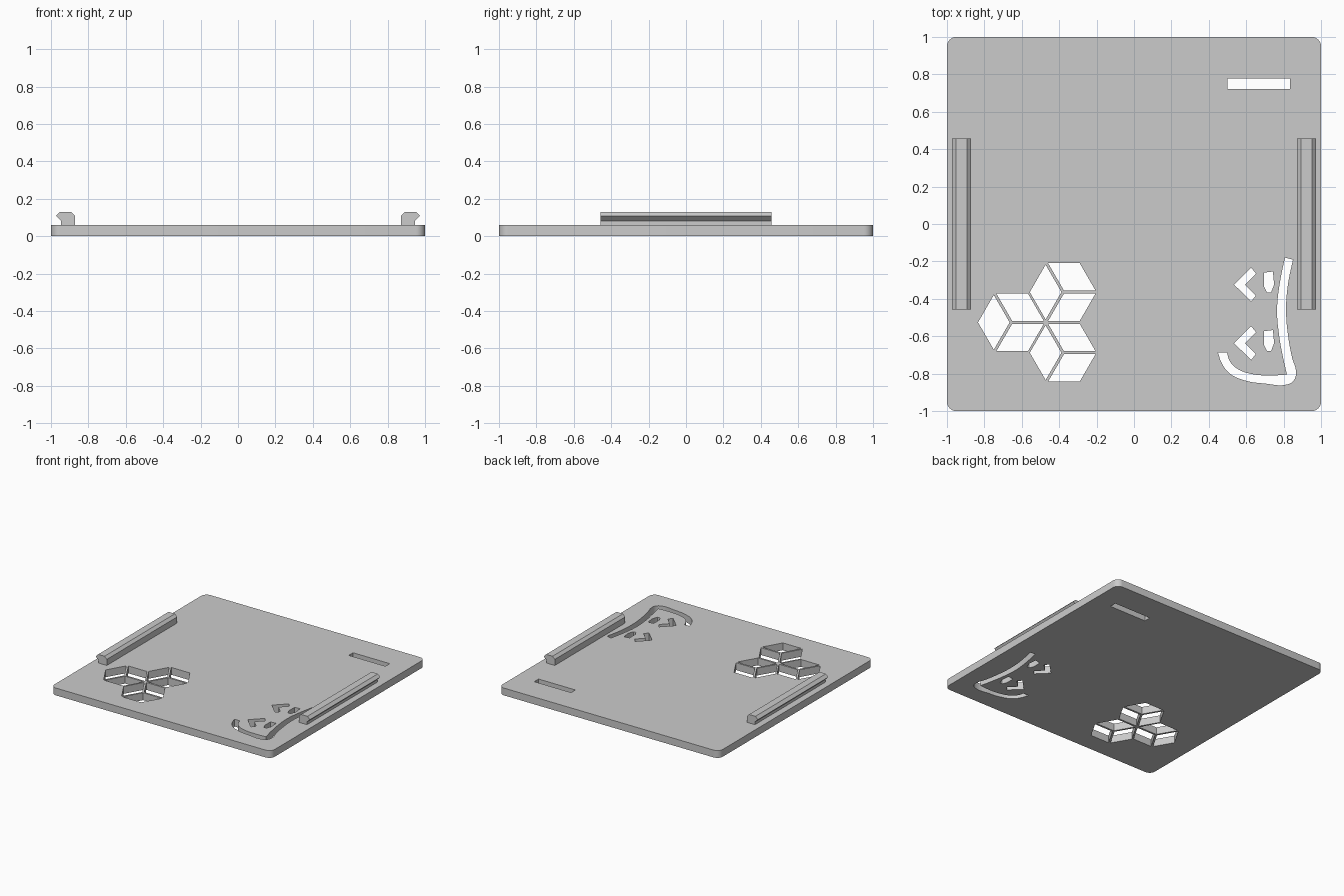
import bpy, bmesh
from math import radians, cos, sin, pi
from mathutils import Vector

if "Cube" in bpy.data.objects:
    bpy.data.objects.remove(bpy.data.objects["Cube"])

THICK = 0.06

grey = bpy.data.materials.new("plain grey")
grey.use_nodes = True
colour = (0.6, 0.6, 0.6, 1)
grey.diffuse_color = colour
grey.node_tree.nodes["Principled BSDF"].inputs["Base Color"].default_value = colour


def finish(obj, name):
    obj.name = name
    obj.data.materials.clear()
    obj.data.materials.append(grey)
    bpy.ops.object.select_all(action="DESELECT")
    obj.select_set(True)
    bpy.context.view_layer.objects.active = obj
    bpy.ops.object.shade_smooth_by_angle(angle=radians(30))


def outline(curve, points, sharp=None):
    """Closed outline: straight sides, or a smooth curve with the given sharp points."""
    if sharp is None:
        spline = curve.splines.new("POLY")
        spline.points.add(len(points) - 1)
        for p, (x, y) in zip(spline.points, points):
            p.co = (x, y, 0, 1)
    else:
        spline = curve.splines.new("BEZIER")
        spline.bezier_points.add(len(points) - 1)
        for i, (p, (x, y)) in enumerate(zip(spline.bezier_points, points)):
            p.co = (x, y, 0)
            p.handle_left_type = p.handle_right_type = "VECTOR" if i in sharp else "AUTO"
        spline.resolution_u = 5
    spline.use_cyclic_u = True


def shifted(points, dy):
    return [(x, y + dy) for x, y in points]


# Plate outline with rounded corners
curve = bpy.data.curves.new("plate_outline", "CURVE")
curve.dimensions = "2D"
curve.fill_mode = "BOTH"
curve.extrude = THICK / 2
R = 0.05
corners = []
for k, (sx, sy) in enumerate([(1, 1), (-1, 1), (-1, -1), (1, -1)]):
    for i in range(9):
        a = (k + i / 8) * pi / 2
        corners.append((sx * (1 - R) + R * cos(a), sy * (1 - R) + R * sin(a)))
outline(curve, corners)

# Rear slot
outline(curve, [(0.5, 0.722), (0.834, 0.722), (0.834, 0.778), (0.5, 0.778)])

# Three hexagonal vents, each of three diamonds
SIDE, GAP = 0.169, 0.009
for centre in [(-0.379, -0.364), (-0.379, -0.688), (-0.656, -0.526)]:
    for angle in (60, 180, 300):
        def ray(turn):
            a = radians(angle + turn)
            return Vector((cos(a), sin(a)))
        start = Vector(centre) + GAP * ray(0)
        outline(curve, [start, start + SIDE * ray(-60),
                        start + SIDE * ray(0), start + SIDE * ray(60)])

# Chevron and tab cut-outs, in pairs
chevron = [(0.626, -0.233), (0.652, -0.265), (0.594, -0.324),
           (0.652, -0.382), (0.626, -0.414), (0.535, -0.324)]
tab = [(0.695, -0.26), (0.743, -0.254), (0.749, -0.324),
       (0.733, -0.366), (0.711, -0.366), (0.695, -0.334)]
for dy in (0, -0.313):
    outline(curve, shifted(chevron, dy))
    outline(curve, shifted(tab, dy))

# Long hooked cut-out
outer = [(0.807, -0.18), (0.85, -0.19), (0.823, -0.324), (0.813, -0.457),
         (0.823, -0.59), (0.845, -0.714), (0.866, -0.79), (0.855, -0.835),
         (0.818, -0.858), (0.7, -0.853), (0.594, -0.837), (0.513, -0.8),
         (0.47, -0.746), (0.449, -0.687)]
inner = [(0.497, -0.687), (0.513, -0.735), (0.551, -0.773), (0.62, -0.8),
         (0.727, -0.81), (0.818, -0.805), (0.797, -0.714), (0.775, -0.59),
         (0.765, -0.457), (0.78, -0.313)]
outline(curve, outer + inner, sharp={0, 1, 13, 14, 19})

# Turn the filled outline into the plate mesh
helper = bpy.data.objects.new("plate_outline", curve)
bpy.context.collection.objects.link(helper)
depsgraph = bpy.context.evaluated_depsgraph_get()
mesh = bpy.data.meshes.new_from_object(helper.evaluated_get(depsgraph))
bpy.data.objects.remove(helper)
bm = bmesh.new()
bm.from_mesh(mesh)
bmesh.ops.translate(bm, vec=(0, 0, THICK / 2), verts=bm.verts)
bmesh.ops.remove_doubles(bm, verts=bm.verts, dist=0.0005)
bmesh.ops.recalc_face_normals(bm, faces=bm.faces)
bm.to_mesh(mesh)
bm.free()
plate = bpy.data.objects.new("plate", mesh)
bpy.context.collection.objects.link(plate)
finish(plate, "plate")

# Hooked side rails, mirrored left and right
HALF = 0.457
profile = [(0.872, THICK), (0.946, THICK), (0.946, 0.082), (0.973, 0.108),
           (0.951, 0.13), (0.893, 0.13), (0.872, 0.11)]
for name, side in (("left_rail", 1), ("right_rail", -1)):
    bm = bmesh.new()
    face = bm.faces.new([bm.verts.new((side * x, -HALF, z)) for x, z in profile])
    ext = bmesh.ops.extrude_face_region(bm, geom=[face], use_keep_orig=True)
    moved = [v for v in ext["geom"] if isinstance(v, bmesh.types.BMVert)]
    bmesh.ops.translate(bm, vec=(0, 2 * HALF, 0), verts=moved)
    bmesh.ops.recalc_face_normals(bm, faces=bm.faces)
    mesh = bpy.data.meshes.new(name)
    bm.to_mesh(mesh)
    bm.free()
    rail = bpy.data.objects.new(name, mesh)
    bpy.context.collection.objects.link(rail)
    finish(rail, name)
